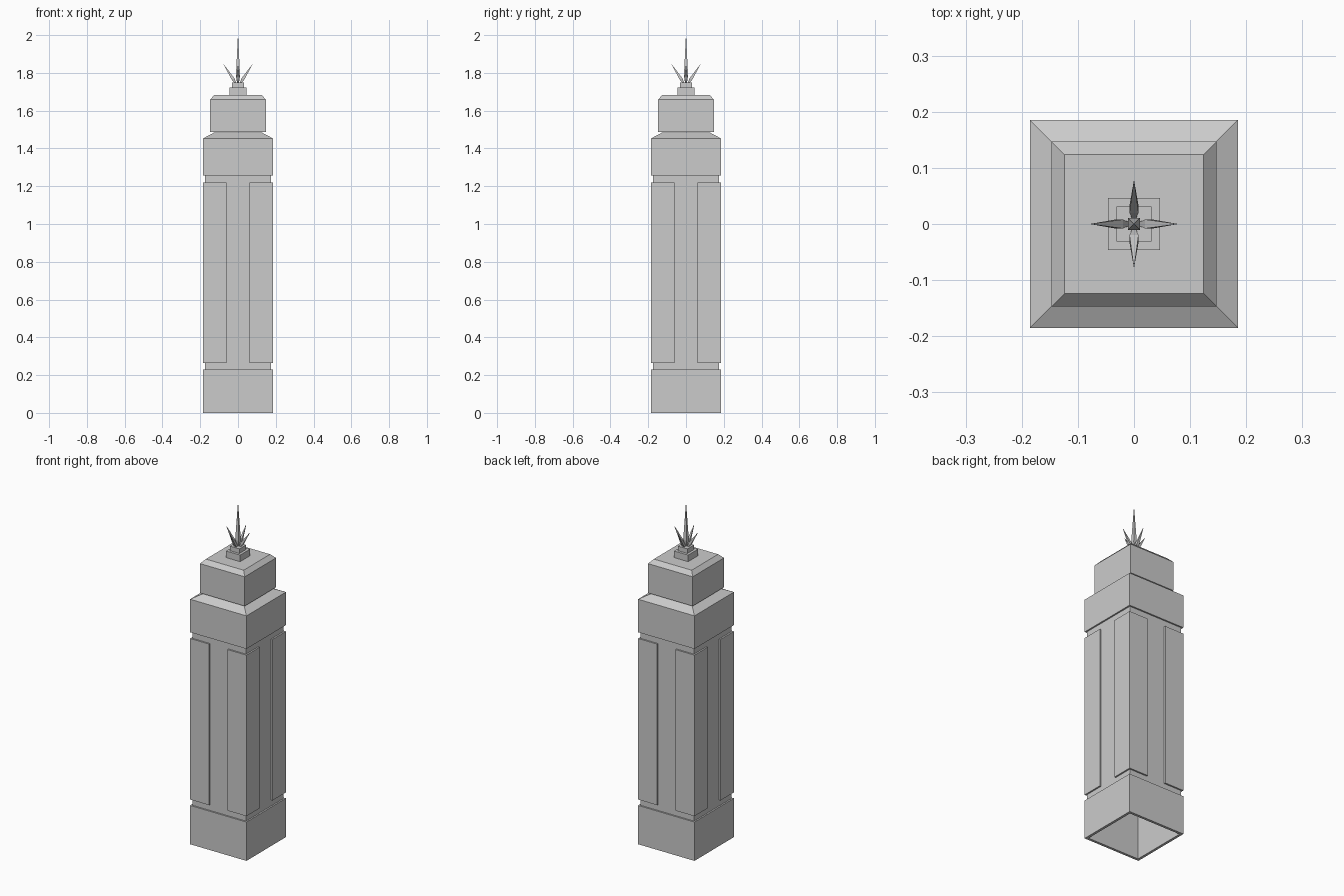
import bpy, bmesh, math
from mathutils import Matrix

cube = bpy.data.objects.get("Cube")
if cube:
    bpy.data.objects.remove(cube, do_unlink=True)

stone = bpy.data.materials.new("grey stone")
stone.use_nodes = True
GREY = (0.6, 0.6, 0.6, 1)
stone.diffuse_color = GREY
stone.node_tree.nodes["Principled BSDF"].inputs["Base Color"].default_value = GREY


def finish(name, bm, matrix=Matrix()):
    bmesh.ops.recalc_face_normals(bm, faces=bm.faces)
    mesh = bpy.data.meshes.new(name)
    bm.to_mesh(mesh)
    bm.free()
    mesh.materials.append(stone)
    obj = bpy.data.objects.new(name, mesh)
    obj.matrix_world = matrix
    bpy.context.collection.objects.link(obj)
    return obj


def loft(name, outlines, matrix=Matrix()):
    """Skin a list of equal-length 3D outlines and cap both ends."""
    bm = bmesh.new()
    rings = [[bm.verts.new(p) for p in outline] for outline in outlines]
    n = len(rings[0])
    for a, b in zip(rings, rings[1:]):
        for i in range(n):
            j = (i + 1) % n
            bm.faces.new((a[i], a[j], b[j], b[i]))
    bm.faces.new(rings[0])
    bm.faces.new(rings[-1])
    return finish(name, bm, matrix)


def square_stack(name, profile, matrix=Matrix()):
    """Loft square sections given as (half width, height)."""
    return loft(name, [[(-h, -h, z), (h, -h, z), (h, h, z), (-h, h, z)]
                       for h, z in profile], matrix)


OUTER, CORE, INNER = 0.185, 0.176, 0.17

# Tower body: hollow inside, open base, recessed shaft, block and sloping ledge
square_stack("tower_body", [
    (INNER, 1.44), (INNER, 0), (OUTER, 0), (OUTER, 0.23), (CORE, 0.23),
    (CORE, 1.257), (OUTER, 1.257), (OUTER, 1.453), (0.125, 1.485)])

# Corner piers leaving a recessed panel on each side
pier = [(0.06, CORE), (0.06, OUTER), (OUTER, OUTER),
        (OUTER, 0.06), (CORE, 0.06), (CORE, CORE)]
for i, corner in enumerate(("back_left", "back_right", "front_right", "front_left")):
    loft("pier_" + corner, [[(x, y, z) for x, y in pier] for z in (0.265, 1.22)],
         Matrix.Rotation(i * math.pi / 2, 4, "Z"))

# Upper storey with chamfered roof, then two plinths
square_stack("upper_storey", [(0.147, 1.486), (0.147, 1.66), (0.124, 1.684)])
square_stack("lower_plinth", [(0.046, 1.684), (0.046, 1.723)])
square_stack("upper_plinth", [(0.031, 1.723), (0.031, 1.75)])

# Central spire and four leaning spikes
square_stack("spire", [(0.005, 1.749), (0.011, 1.785), (0.0005, 2.0)])
for i, side in enumerate(("left", "back", "right", "front")):
    lean = (Matrix.Rotation(i * math.pi / 2, 4, "Z")
            @ Matrix.Translation((0.014, 0, 1.749))
            @ Matrix.Rotation(math.atan2(0.062, 0.096), 4, "Y"))
    square_stack("spike_" + side, [(0.004, 0), (0.008, 0.023), (0.0005, 0.114)], lean)
